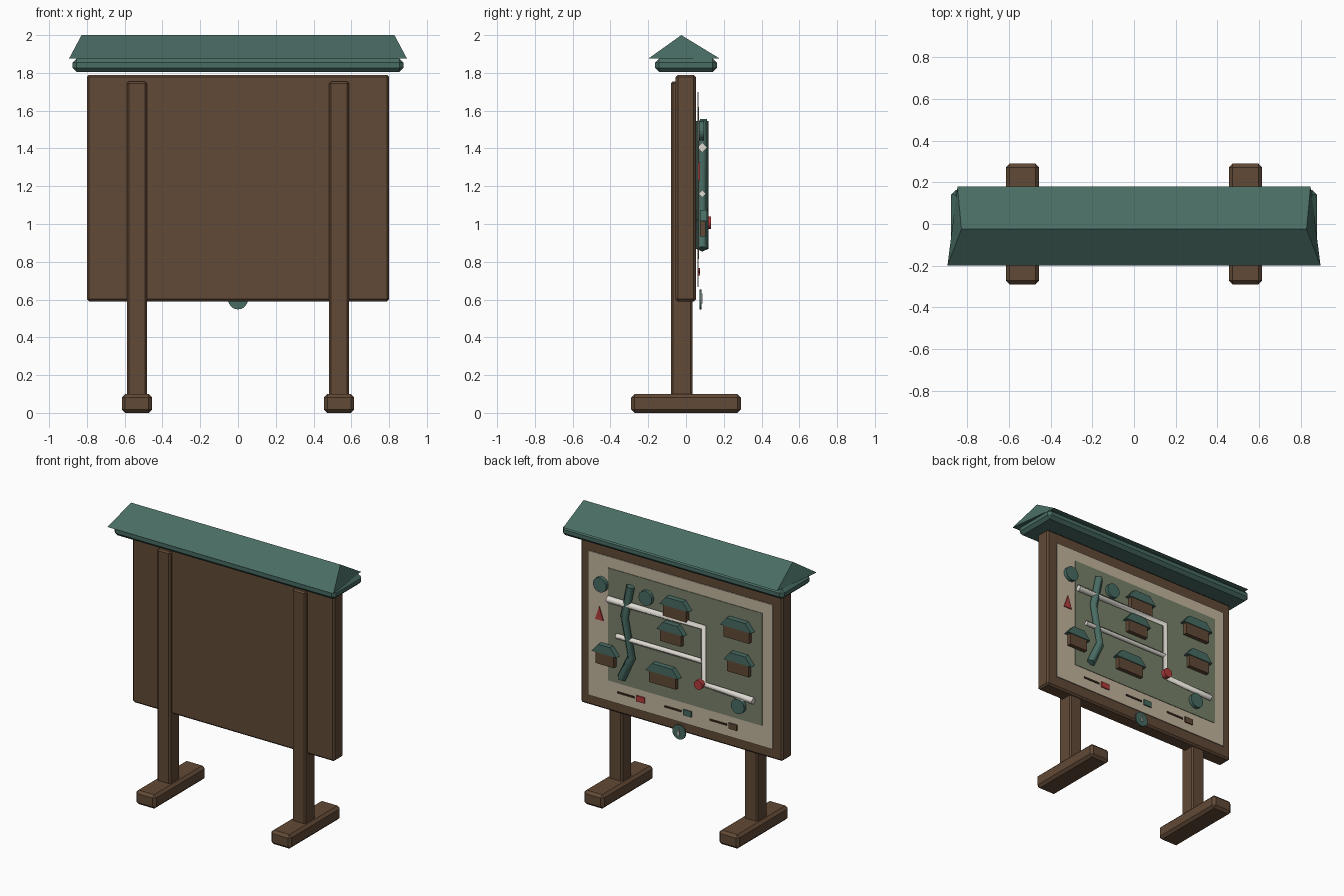
import bpy, bmesh, math
from mathutils import Matrix, Vector

cube = bpy.data.objects.get("Cube")
if cube:
    bpy.data.objects.remove(cube, do_unlink=True)


def material(name, *rgb):
    m = bpy.data.materials.new(name)
    m.use_nodes = True
    m.diffuse_color = (*rgb, 1)
    m.node_tree.nodes["Principled BSDF"].inputs["Base Color"].default_value = (*rgb, 1)
    return m


wood = material("brown wood", 0.12, 0.067, 0.037)
dark = material("dark wood", 0.04, 0.022, 0.014)
teal = material("teal paint", 0.065, 0.15, 0.125)
cream = material("cream paper", 0.54, 0.46, 0.34)
sage = material("sage green", 0.19, 0.22, 0.145)
white = material("off white", 0.74, 0.71, 0.65)
red = material("red paint", 0.45, 0.045, 0.045)


def finish(name, bm, mat):
    bmesh.ops.recalc_face_normals(bm, faces=bm.faces)
    mesh = bpy.data.meshes.new(name)
    bm.to_mesh(mesh)
    bm.free()
    mesh.materials.append(mat)
    ob = bpy.data.objects.new(name, mesh)
    bpy.context.collection.objects.link(ob)
    return ob


def box(name, lo, hi, mat, bevel=0):
    """Box between two corners, with optional chamfered edges."""
    lo, hi = Vector(lo), Vector(hi)
    bm = bmesh.new()
    place = Matrix.Translation((lo + hi) / 2) @ Matrix.Diagonal((*(hi - lo), 1))
    bmesh.ops.create_cube(bm, size=1, matrix=place)
    if bevel:
        bmesh.ops.bevel(bm, geom=bm.edges[:], offset=bevel, segments=1, affect='EDGES')
    return finish(name, bm, mat)


def plate(name, outline, y0, y1, mat):
    """Upright x-z outline given thickness along y."""
    bm = bmesh.new()
    face = bm.faces.new([bm.verts.new((x, y0, z)) for x, z in outline])
    ext = bmesh.ops.extrude_face_region(bm, geom=[face])
    moved = [v for v in ext["geom"] if isinstance(v, bmesh.types.BMVert)]
    bmesh.ops.translate(bm, verts=moved, vec=(0, y1 - y0, 0))
    return finish(name, bm, mat)


def disc(name, x, z, r, y0, y1, mat):
    ring = [math.tau * i / 20 for i in range(20)]
    return plate(name, [(x + r * math.cos(a), z + r * math.sin(a)) for a in ring], y0, y1, mat)


def tube(name, points, r, mat, y=0.086):
    """Four-sided rail following an x-z path."""
    curve = bpy.data.curves.new(name, 'CURVE')
    curve.dimensions = '3D'
    curve.bevel_depth = r
    curve.bevel_resolution = 0
    curve.use_fill_caps = True
    spline = curve.splines.new('POLY')
    spline.points.add(len(points) - 1)
    for p, (x, z) in zip(spline.points, points):
        p.co = (x, y, z, 1)
    curve.materials.append(mat)
    ob = bpy.data.objects.new(name, curve)
    bpy.context.collection.objects.link(ob)
    return ob


# Stand: posts, feet and backboard
for side, x in (("left", 0.535), ("right", -0.535)):
    box(side + "_foot", (x - 0.08, -0.29, 0), (x + 0.08, 0.29, 0.1), wood, 0.018)
    box(side + "_post", (x - 0.052, -0.08, 0.08), (x + 0.052, 0.035, 1.755), wood, 0.01)
box("board", (-0.8, -0.055, 0.59), (0.8, 0.052, 1.79), wood, 0.012)

# Roof: chamfered trim below a flared gable
box("roof_trim", (-0.877, -0.165, 1.805), (0.877, 0.163, 1.876), teal, 0.022)
bm = bmesh.new()
section = ((0.895, -0.2, 1.875), (0.828, -0.025, 2.0), (0.847, 0.18, 1.875))
ends = [[bm.verts.new((s * x, y, z)) for x, y, z in section] for s in (1, -1)]
for end in ends:
    bm.faces.new(end)
for i in range(3):
    j = (i + 1) % 3
    bm.faces.new((ends[0][i], ends[0][j], ends[1][j], ends[1][i]))
finish("roof", bm, teal)

# Map sheet
box("paper_panel", (-0.73, 0.06, 0.667), (0.73, 0.066, 1.7), cream)
box("map_field", (-0.65, 0.062, 0.815), (0.57, 0.07, 1.62), sage)

# River and footpaths
tube("river", [(0.378, 1.545), (0.426, 1.313), (0.37, 1.04), (0.45, 0.868)], 0.032, teal)
tube("main_path", [(0.56, 1.405), (-0.2, 1.405), (-0.2, 1.0), (-0.595, 0.985)], 0.027, white)
tube("side_path", [(0.49, 1.16), (-0.2, 1.16)], 0.02, white)

# Houses: x, z and width of each
houses = [(0.018, 1.46, 0.185), (0.05, 1.275, 0.165), (-0.47, 1.44, 0.2),
          (-0.484, 1.2, 0.17), (0.572, 0.98, 0.145), (0.114, 0.957, 0.21)]
for n, (x, z, w) in enumerate(houses, 1):
    box(f"house_{n}_wall", (x - w / 2, 0.075, z - 0.047), (x + w / 2, 0.104, z + 0.045), wood)
    eave, ridge, base = w / 2 + 0.025, w / 2 - 0.025, z + 0.035
    plate(f"house_{n}_roof", [(x - eave, base), (x + eave, base),
                              (x + ridge, base + 0.06), (x - ridge, base + 0.06)],
          0.073, 0.11, teal)

# Trees, warning marker and location pin
for n, (x, z) in enumerate([(0.618, 1.493), (0.257, 1.494), (-0.474, 0.915)], 1):
    disc(f"tree_{n}", x, z, 0.052, 0.068, 0.095, teal)
plate("warning_marker", [(0.605, 1.23), (0.67, 1.23), (0.637, 1.325)], 0.066, 0.073, red)
disc("location_pin", -0.188, 1.007, 0.033, 0.1, 0.133, red)

# Legend: a dash and a colour swatch for each entry
for n, (x, mat) in enumerate([(0.31, red), (-0.06, teal), (-0.42, wood)], 1):
    box(f"legend_{n}_swatch", (x - 0.033, 0.066, 0.727), (x + 0.033, 0.074, 0.768), mat)
    box(f"legend_{n}_dash", (x + 0.05, 0.066, 0.741), (x + 0.185, 0.071, 0.754), dark)

# Compass hanging at the lower edge
disc("compass", 0, 0.6, 0.052, 0.071, 0.081, teal)
plate("compass_needle", [(-0.008, 0.58), (0.008, 0.58), (0, 0.632)], 0.081, 0.088, white)
